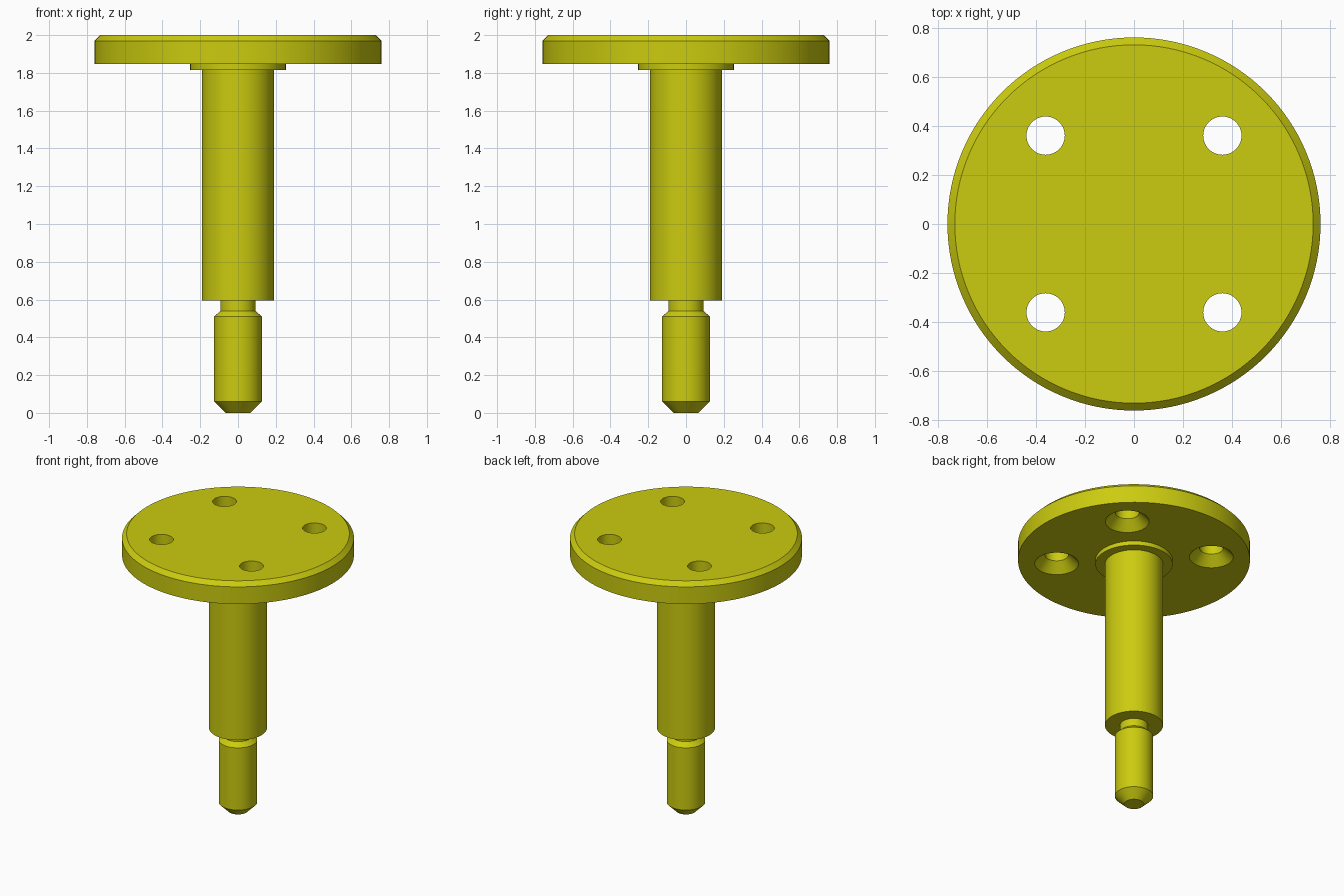
import bpy
import bmesh
from math import radians, cos, sin, tau

cube = bpy.data.objects.get("Cube")
if cube:
    bpy.data.objects.remove(cube, do_unlink=True)

COLOUR = (0.6, 0.6, 0.005, 1)
olive = bpy.data.materials.new("olive_yellow")
olive.use_nodes = True
olive.diffuse_color = COLOUR
olive.node_tree.nodes["Principled BSDF"].inputs["Base Color"].default_value = COLOUR


def lathe(name, profile, segments=96, centre=(0, 0)):
    """Closed solid of revolution from (radius, height) pairs, bottom to top."""
    bm = bmesh.new()
    rings = [[bm.verts.new((centre[0] + r * cos(tau * i / segments),
                            centre[1] + r * sin(tau * i / segments), z))
              for i in range(segments)] for r, z in profile]
    for low, high in zip(rings, rings[1:]):
        for i in range(segments):
            j = (i + 1) % segments
            bm.faces.new((low[i], low[j], high[j], high[i]))
    bm.faces.new(rings[0][::-1])
    bm.faces.new(rings[-1])
    mesh = bpy.data.meshes.new(name)
    bm.to_mesh(mesh)
    bm.free()
    mesh.materials.append(olive)
    obj = bpy.data.objects.new(name, mesh)
    bpy.context.collection.objects.link(obj)
    return obj


def smooth(obj):
    bpy.ops.object.select_all(action='DESELECT')
    obj.select_set(True)
    bpy.context.view_layer.objects.active = obj
    bpy.ops.object.shade_smooth_by_angle(angle=radians(25))


# Stepped shaft: chamfered tip, pin, undercut neck, main column, collar
shaft = lathe("stepped_shaft", [
    (0.065, 0), (0.126, 0.06), (0.126, 0.51), (0.093, 0.54), (0.093, 0.595),
    (0.19, 0.595), (0.19, 1.815), (0.253, 1.815), (0.253, 1.846)])
smooth(shaft)

# Round flange with a chamfered top rim
flange = lathe("flange_plate", [
    (0.76, 1.846), (0.76, 1.97), (0.73, 2.0)], segments=128)

# Four through holes, countersunk from below
for x in (-0.36, 0.36):
    for y in (-0.36, 0.36):
        cutter = lathe("hole_cutter", [
            (0.154, 1.836), (0.078, 1.912), (0.078, 2.1)], 48, (x, y))
        cutter.hide_render = True
        cutter.hide_set(True)
        cut = flange.modifiers.new("countersunk_hole", 'BOOLEAN')
        cut.operation = 'DIFFERENCE'
        cut.solver = 'EXACT'
        cut.object = cutter

# Bake the holes and drop the cutters
bpy.context.view_layer.objects.active = flange
for name in [m.name for m in flange.modifiers]:
    cutter = flange.modifiers[name].object
    bpy.ops.object.modifier_apply(modifier=name)
    bpy.data.objects.remove(cutter, do_unlink=True)
smooth(flange)
